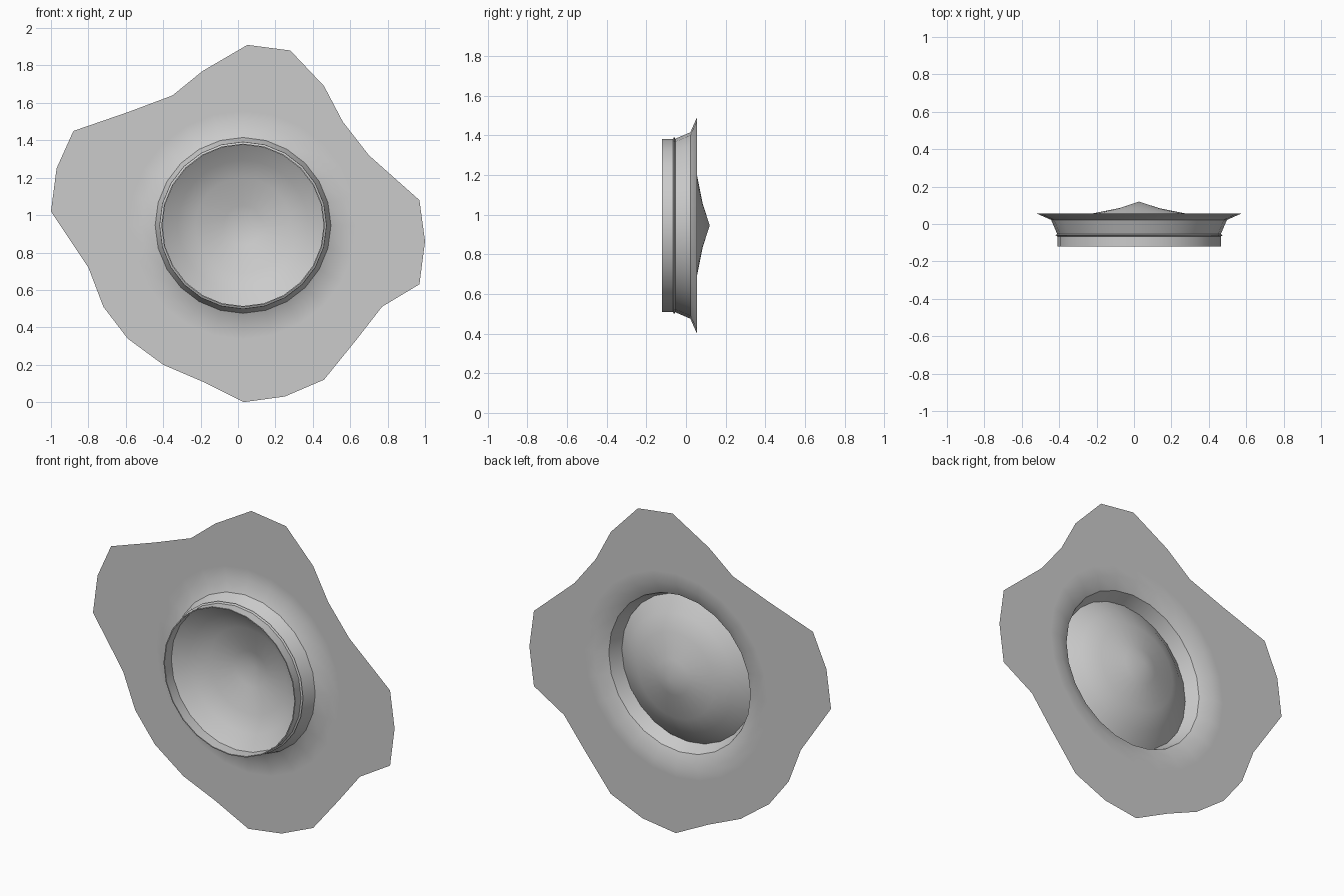
import bpy
import bmesh
import math
from mathutils import Vector

default_cube = bpy.data.objects.get("Cube")
if default_cube:
    bpy.data.objects.remove(default_cube, do_unlink=True)

SEGMENTS = 24
CENTRE_X, CENTRE_Z = 0.027, 0.945
SHEET_Y = 0.055

grey = bpy.data.materials.new("plain grey")
grey.use_nodes = True
grey.diffuse_color = (0.6, 0.6, 0.6, 1.0)
grey.node_tree.nodes["Principled BSDF"].inputs["Base Color"].default_value = grey.diffuse_color


def ring_points(radius, y):
    """Circle of points around the front-to-back axis, starting at the top."""
    angles = [math.tau * i / SEGMENTS for i in range(SEGMENTS)]
    return [Vector((CENTRE_X + radius * math.sin(a), y, CENTRE_Z + radius * math.cos(a)))
            for a in angles]


def loft(name, rings, tip_y=None, smooth_angle=30):
    """Skin a series of point rings, optionally closed by a central tip."""
    bm = bmesh.new()
    loops = [[bm.verts.new(p) for p in ring] for ring in rings]
    for inner, outer in zip(loops, loops[1:]):
        for i in range(SEGMENTS):
            j = (i + 1) % SEGMENTS
            bm.faces.new((inner[i], inner[j], outer[j], outer[i]))
    if tip_y is not None:
        tip = bm.verts.new((CENTRE_X, tip_y, CENTRE_Z))
        for i in range(SEGMENTS):
            bm.faces.new((loops[-1][i], loops[-1][(i + 1) % SEGMENTS], tip))
    bmesh.ops.recalc_face_normals(bm, faces=bm.faces)
    # Turn the surface so that it faces the front
    if sum(f.normal.y * f.calc_area() for f in bm.faces) > 0:
        bmesh.ops.reverse_faces(bm, faces=bm.faces)
    mesh = bpy.data.meshes.new(name)
    bm.to_mesh(mesh)
    bm.free()
    mesh.materials.append(grey)
    obj = bpy.data.objects.new(name, mesh)
    bpy.context.collection.objects.link(obj)
    bpy.ops.object.select_all(action="DESELECT")
    obj.select_set(True)
    bpy.context.view_layer.objects.active = obj
    bpy.ops.object.shade_smooth_by_angle(angle=math.radians(smooth_angle))
    return obj


# Ragged sheet with a flared collar running into the round opening
outline = [(0.05, 1.91), (0.28, 1.88), (0.46, 1.69), (0.56, 1.5), (0.7, 1.32), (0.97, 1.08),
           (1.0, 0.86), (0.97, 0.63), (0.77, 0.51), (0.63, 0.33), (0.46, 0.12), (0.25, 0.03),
           (0.03, 0.0), (-0.19, 0.11), (-0.4, 0.2), (-0.59, 0.34), (-0.72, 0.51), (-0.8, 0.72),
           (-1.0, 1.02), (-0.97, 1.25), (-0.88, 1.45), (-0.59, 1.55), (-0.35, 1.64), (-0.19, 1.77)]
collar = [(0.437, -0.055), (0.47, 0.022), (0.545, SHEET_Y), (0.61, SHEET_Y)]
sheet_rings = [ring_points(r, y) for r, y in collar]
sheet_rings.append([Vector((x, SHEET_Y, z)) for x, z in outline])
loft("ragged_sheet", sheet_rings)

# Short front tube with a thin lip
tube = [(0.437, -0.055), (0.437, -0.12), (0.431, -0.12), (0.431, -0.055)]
loft("front_tube", [ring_points(r, y) for r, y in tube])

# Narrow bead around the joint
bead = [(0.437, -0.066), (0.447, -0.06), (0.437, -0.054)]
loft("joint_bead", [ring_points(r, y) for r, y in bead])

# Dished cone bulging towards the back
dish = [(0.437, -0.055), (0.35, 0.008), (0.255, 0.055), (0.106, 0.085)]
loft("dished_cone", [ring_points(r, y) for r, y in dish], tip_y=0.12, smooth_angle=40)
